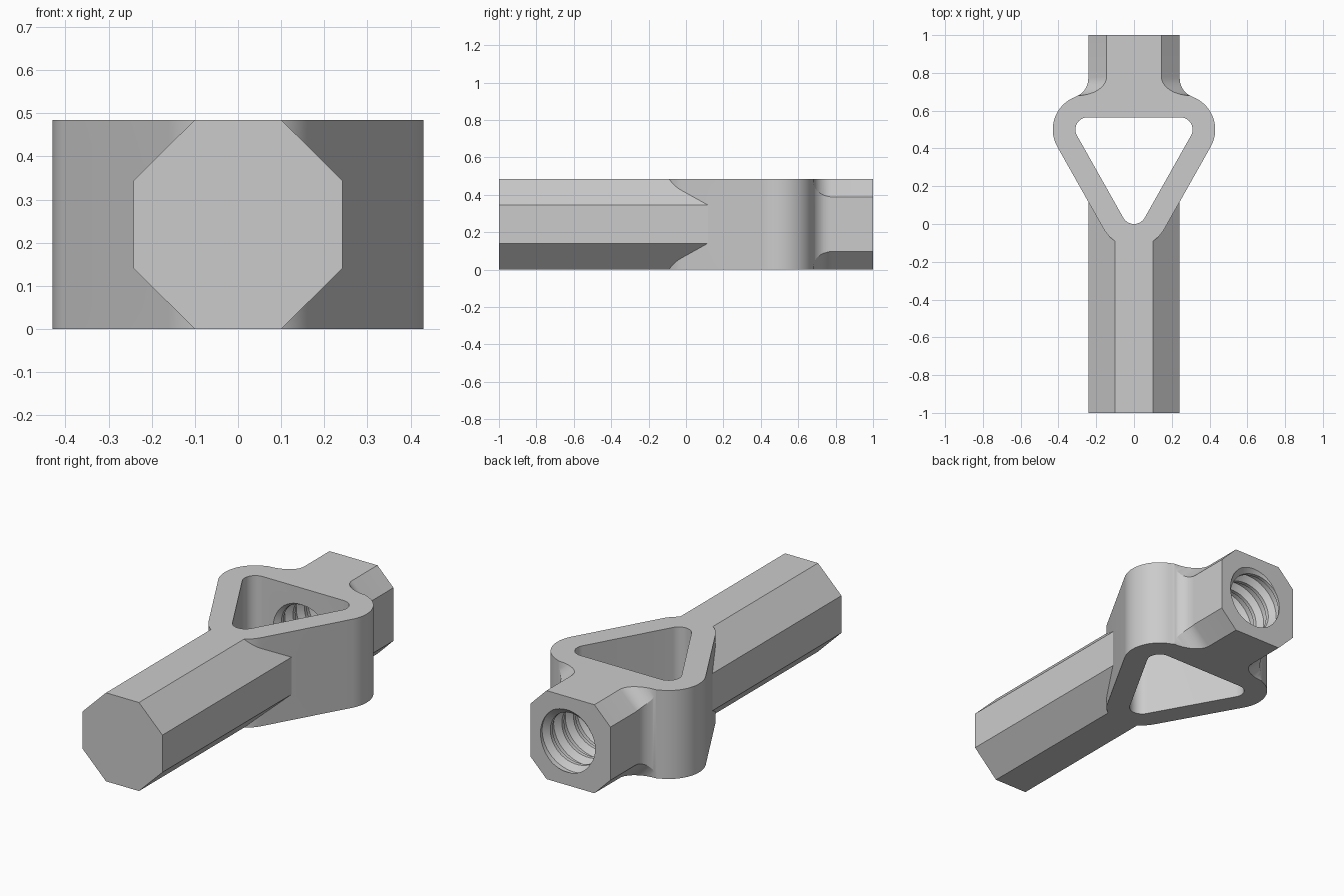
import bpy, bmesh, math
from math import sin, cos, pi, radians
from mathutils import Vector

if "Cube" in bpy.data.objects:
    bpy.data.objects.remove(bpy.data.objects["Cube"])

H = 0.485            # full height
MID = H / 2
HALF = 0.242         # half width of the bars
CORNER = (0.245, 0.5)
TIP = (0, 0.065)
INNER, OUTER = 0.065, 0.185

grey = bpy.data.materials.new("satin grey")
grey.use_nodes = True
grey.diffuse_color = (0.6, 0.6, 0.6, 1)
grey.node_tree.nodes["Principled BSDF"].inputs["Base Color"].default_value = (0.6, 0.6, 0.6, 1)


def finish(name, bm):
    bmesh.ops.recalc_face_normals(bm, faces=bm.faces)
    mesh = bpy.data.meshes.new(name)
    bm.to_mesh(mesh)
    bm.free()
    mesh.materials.append(grey)
    obj = bpy.data.objects.new(name, mesh)
    bpy.context.collection.objects.link(obj)
    return obj


def loft(name, rings):
    """Closed solid through equal-sized rings of points."""
    bm = bmesh.new()
    rows = [[bm.verts.new(p) for p in ring] for ring in rings]
    n = len(rows[0])
    for a, b in zip(rows, rows[1:]):
        for i in range(n):
            j = (i + 1) % n
            bm.faces.new((a[i], a[j], b[j], b[i]))
    bm.faces.new(rows[0])
    bm.faces.new(rows[-1])
    return finish(name, bm)


def plate(name, outline, z0, z1):
    return loft(name, [[(x, y, z) for x, y in outline] for z in (z0, z1)])


def arc(center, r, a0, a1, steps):
    angles = [radians(a0 + (a1 - a0) * i / steps) for i in range(steps + 1)]
    return [(center[0] + r * cos(a), center[1] + r * sin(a)) for a in angles]


def mirrored(half):
    return half + [(-x, y) for x, y in reversed(half) if abs(x) > 1e-5]


def boolean(target, tool, operation):
    mod = target.modifiers.new(operation, "BOOLEAN")
    mod.operation, mod.object, mod.solver = operation, tool, "EXACT"
    bpy.ops.object.select_all(action="DESELECT")
    bpy.context.view_layer.objects.active = target
    target.select_set(True)
    bpy.ops.object.modifier_apply(modifier=mod.name)
    bpy.data.objects.remove(tool)


# Direction square to the slanted legs of the frame
slant = math.degrees(math.atan2(TIP[0] - CORNER[0], CORNER[1] - TIP[1])) - 90
slant = -(90 - math.degrees(math.atan2(CORNER[1] - TIP[1], CORNER[0])))

# Frame and neck outline, with fillets where they meet
fillet = (HALF + 0.102, 0.77)
join = math.degrees(math.atan2(fillet[1] - CORNER[1], fillet[0] - CORNER[0]))
half = arc(TIP, OUTER, -90, slant, 12)
half += arc(CORNER, OUTER, slant, join, 20)
half += arc(fillet, 0.102, join + 180, 180, 10)[1:]
half.append((HALF, 1))
body = plate("yoke_with_handle", mirrored(half), 0, H)

# Chamfers on the four long edges of the neck, running out into the fillets
path = [(0.145, 1.1), (0.145, 0.78)]
path += [(0.145 + 0.155 * (1 - cos(t)), 0.78 - 0.1 * sin(t))
         for t in [pi / 2 * i / 10 for i in range(1, 11)]]
path.append((0.45, 0.675))
for sx in (1, -1):
    for sz in (1, -1):
        rings = []
        for x, y in path:
            section = [(x - 0.05, 0.05), (x + 0.4, -0.4), (x + 0.4, 0.05)]
            rings.append([(sx * px, y, MID + sz * (MID + pz)) for px, pz in section])
        boolean(body, loft("chamfer_cutter", rings), "DIFFERENCE")

# Eight-sided handle
quarter = [(0.1, MID), (HALF, 0.102)]
right = quarter + [(x, -z) for x, z in reversed(quarter)]
octagon = right + [(-x, z) for x, z in reversed(right)]
handle = loft("handle", [[(x, y, MID + z) for x, z in octagon] for y in (-1, 0.12)])
boolean(body, handle, "UNION")

# Rounded triangular window
window = arc(TIP, INNER, -90, slant, 8) + arc(CORNER, INNER, slant, 90, 14)
boolean(body, plate("window_cutter", mirrored(window), -0.1, H + 0.1), "DIFFERENCE")

# Threaded bore from the back end into the window
PITCH, SIDES, TURNS = 0.1, 48, 7
profile = [(0, 0.15), (0.2, 0.15), (0.45, 0.182), (0.75, 0.182)]
bm = bmesh.new()
n = len(profile)
rows = []
for turn in range(TURNS):
    for shift, radius in profile:
        ring = []
        for i in range(SIDES):
            a = 2 * pi * i / SIDES
            y = 0.44 + PITCH * (turn + shift + i / SIDES)
            ring.append(bm.verts.new((radius * cos(a), y, MID + radius * sin(a))))
        rows.append(ring)
for j in range(len(rows) - 1):
    for i in range(SIDES - 1):
        bm.faces.new((rows[j][i], rows[j][i + 1], rows[j + 1][i + 1], rows[j + 1][i]))
    if j + n + 1 < len(rows):
        bm.faces.new((rows[j][-1], rows[j + n][0], rows[j + n + 1][0], rows[j + 1][-1]))
# Close both ends with fans
hubs = [bm.verts.new((0, y, MID)) for y in (0.45, 1.2)]
for e in [e for e in bm.edges if e.is_boundary]:
    low = (e.verts[0].co.y + e.verts[1].co.y) / 2 < 0.8
    bm.faces.new((e.verts[0], e.verts[1], hubs[0 if low else 1]))
boolean(body, finish("thread_cutter", bm), "DIFFERENCE")

# Smooth rounds, crisp edges
bpy.ops.object.select_all(action="DESELECT")
bpy.context.view_layer.objects.active = body
body.select_set(True)
bpy.ops.object.shade_smooth_by_angle(angle=radians(25))
